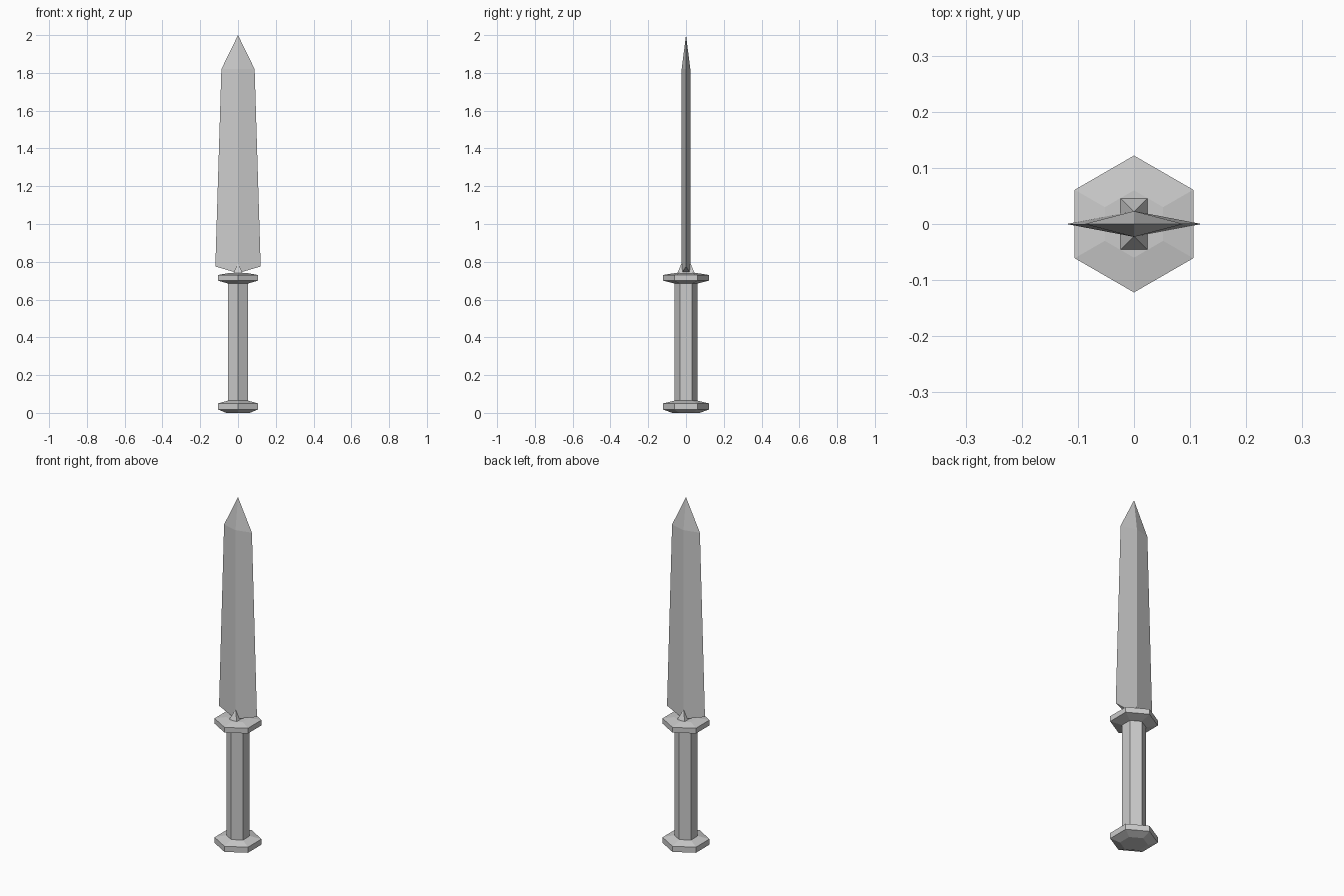
import bpy
from math import sin, cos, pi

if "Cube" in bpy.data.objects:
    bpy.data.objects.remove(bpy.data.objects["Cube"])


def make(name, verts, faces):
    mesh = bpy.data.meshes.new(name)
    mesh.from_pydata(verts, [], faces)
    obj = bpy.data.objects.new(name, mesh)
    bpy.context.collection.objects.link(obj)
    return obj


def skin(name, rings):
    """Closed flat-faced solid through stacked rings of equal vertex count."""
    n = len(rings[0])
    faces = [(k * n + i, k * n + (i + 1) % n, (k + 1) * n + (i + 1) % n, (k + 1) * n + i)
             for k in range(len(rings) - 1) for i in range(n)]
    faces += [tuple(reversed(range(n))), tuple(range((len(rings) - 1) * n, len(rings) * n))]
    return make(name, [v for r in rings for v in r], faces)


def hexagon(r, z):
    return [(r * cos(pi / 2 + i * pi / 3), r * sin(pi / 2 + i * pi / 3), z) for i in range(6)]


def hex_lathe(name, profile):
    return skin(name, [hexagon(r, z) for r, z in profile])


# Hexagonal pommel, grip and guard
hex_lathe("pommel", [(0.072, 0.0), (0.122, 0.018), (0.122, 0.05), (0.061, 0.065)])
hex_lathe("grip", [(0.061, 0.06), (0.061, 0.69)])
hex_lathe("guard", [(0.061, 0.685), (0.122, 0.70), (0.122, 0.73), (0.06, 0.74)])

# Diamond-section blade with a V-shaped base and a point
w0, w1, t = 0.12, 0.088, 0.023
base = [(w0, 0, 0.775), (0, t, 0.74), (-w0, 0, 0.775), (0, -t, 0.74)]
shoulder = [(w1, 0, 1.82), (0, t, 1.82), (-w1, 0, 1.82), (0, -t, 1.82)]
faces = [(0, 3, 1), (1, 3, 2)]
for i in range(4):
    j = (i + 1) % 4
    faces += [(i, j, j + 4, i + 4), (i + 4, j + 4, 8)]
make("blade", base + shoulder + [(0, 0, 2.0)], faces)

# Small square spikes holding the blade, front and back
h = 0.026
for side, name in ((-1, "front_spike"), (1, "back_spike")):
    cy = side * 0.022
    square = [(-h, cy - h, 0.735), (h, cy - h, 0.735), (h, cy + h, 0.735), (-h, cy + h, 0.735)]
    make(name, square + [(0, cy, 0.795)],
         [(3, 2, 1, 0)] + [(i, (i + 1) % 4, 4) for i in range(4)])
